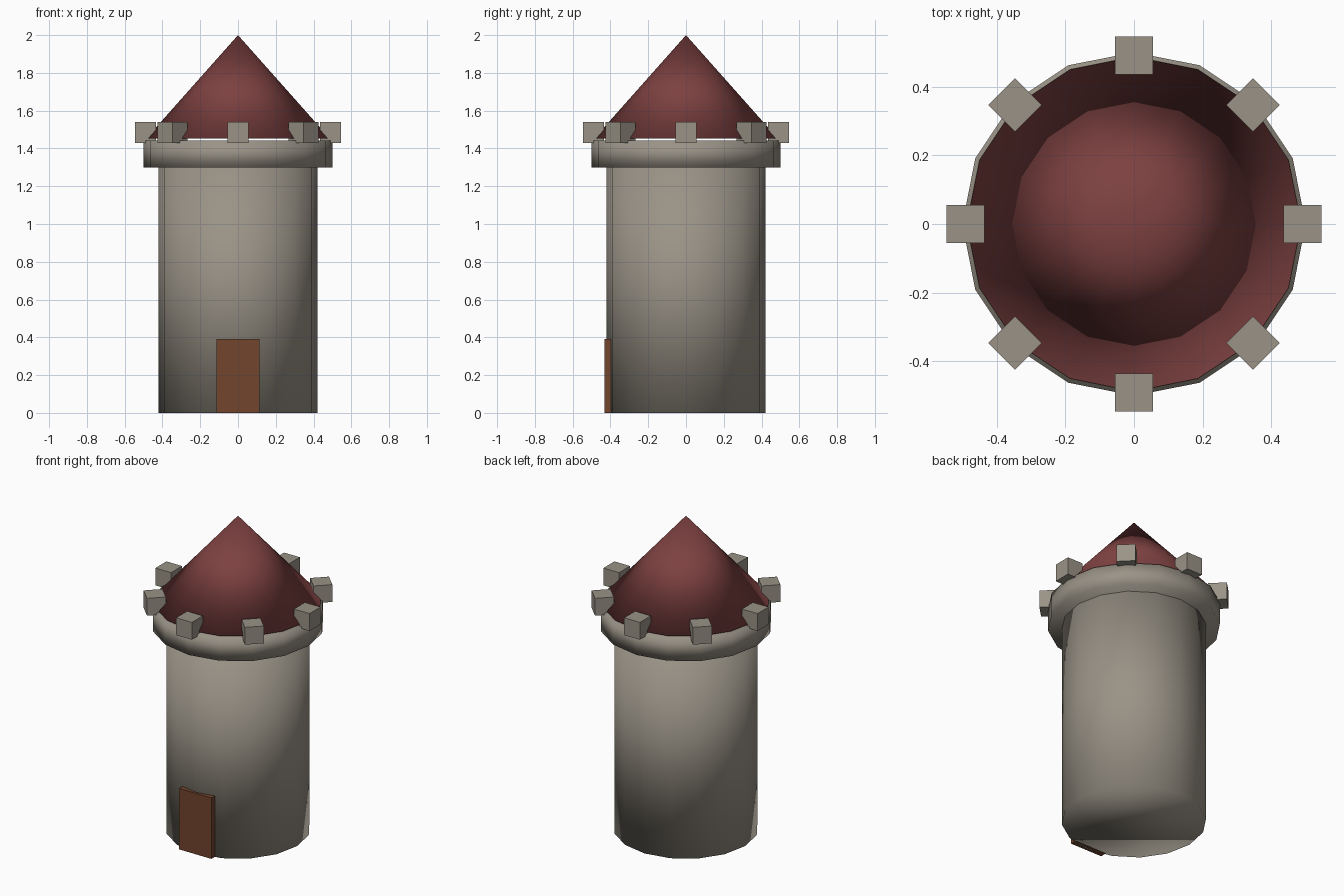
import bpy
import math

cube = bpy.data.objects.get("Cube")
if cube:
    bpy.data.objects.remove(cube, do_unlink=True)

SIDES = 16


def make_material(name, rgb):
    mat = bpy.data.materials.new(name)
    mat.use_nodes = True
    mat.diffuse_color = (*rgb, 1)
    mat.node_tree.nodes["Principled BSDF"].inputs["Base Color"].default_value = (*rgb, 1)
    return mat


stone = make_material("warm grey stone", (0.32, 0.29, 0.24))
tile = make_material("dark red roof", (0.205, 0.052, 0.052))
wood = make_material("brown wood", (0.165, 0.058, 0.027))


def finish(name, mat, smooth=False):
    obj = bpy.context.object
    obj.name = obj.data.name = name
    obj.data.materials.append(mat)
    if smooth:
        bpy.ops.object.shade_smooth()
    return obj


def round_part(name, bottom, top, r_bottom, r_top, mat):
    """Soft-shaded 16-sided drum or cone with a corner on the +x axis."""
    bpy.ops.mesh.primitive_cone_add(
        vertices=SIDES, radius1=r_bottom, radius2=r_top,
        depth=top - bottom, location=(0, 0, (bottom + top) / 2))
    return finish(name, mat, smooth=True)


def box(name, centre, size, mat, turn=0):
    bpy.ops.mesh.primitive_cube_add(size=1, location=centre, rotation=(0, 0, turn))
    bpy.context.object.scale = size
    return finish(name, mat)


# Tower shaft, overhanging collar and roof floating just above it
round_part("tower_body", 0, 1.30, 0.42, 0.42, stone)
round_part("collar", 1.30, 1.443, 0.50, 0.50, stone)
round_part("roof", 1.452, 2.0, 0.487, 0, tile)

# Ring of battlement blocks, each turned to face outwards
for i in range(8):
    a = i * math.tau / 8
    box(f"battlement_{i + 1}", (0.49 * math.cos(a), 0.49 * math.sin(a), 1.485),
        (0.111, 0.111, 0.111), stone, a)

# Door slab set into the front of the shaft
box("door", (0, -0.411, 0.195), (0.228, 0.042, 0.39), wood)
